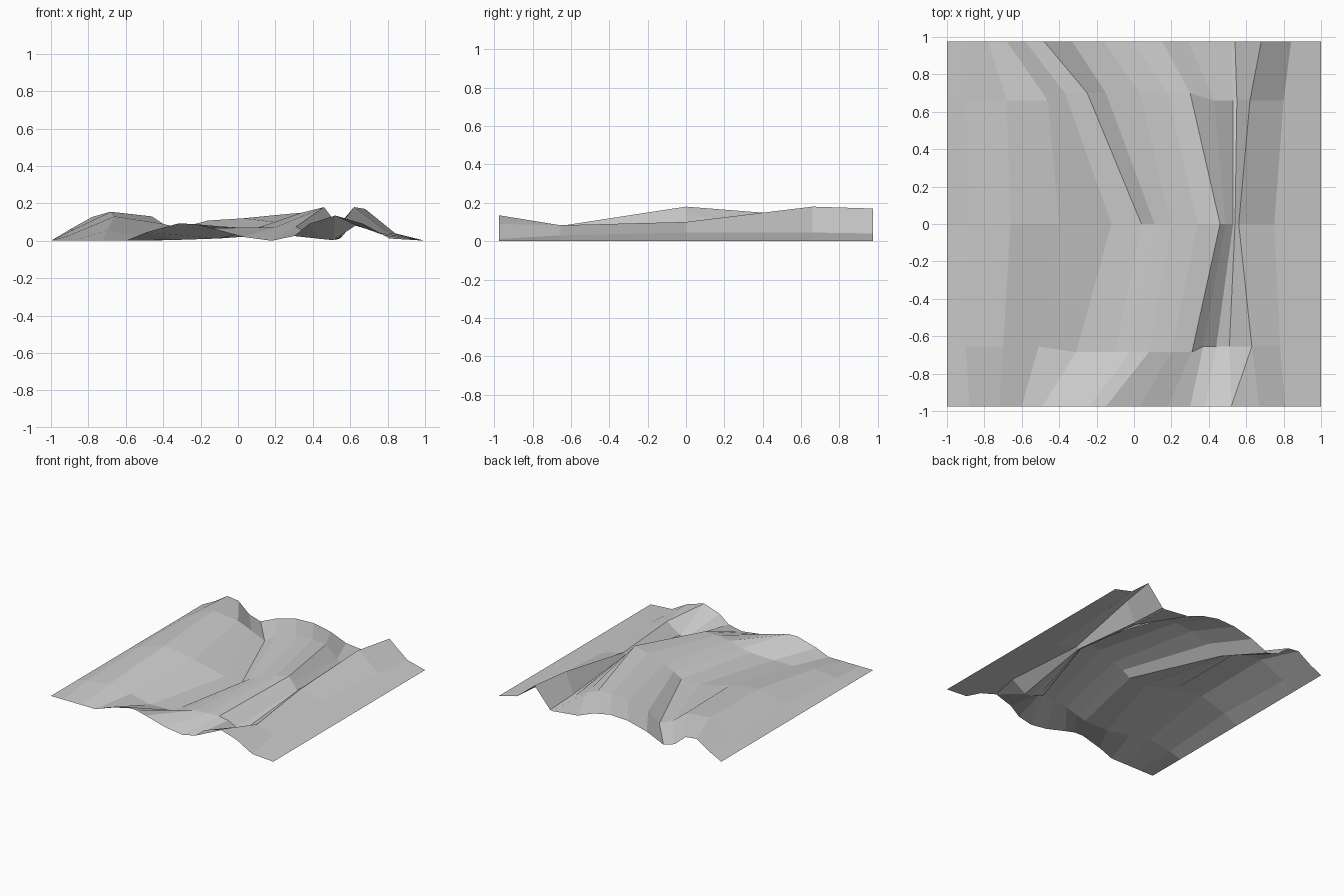
import bpy

# Cross-sections of the folded ground sheet, from front to back.
# Each holds (x, z) points; the outer edges at x = -1 and x = 1 lie on the ground.
front = [(-.88, 0), (-.72, 0), (-.6, 0), (-.49, .045), (-.32, .092), (-.24, .09), (-.15, .068),
         (.03, .02), (.18, 0), (.3, .025), (.38, .09), (.52, .135), (.67, .09), (.81, .012)]
near = [(-.9, .03), (-.7, .055), (-.51, .025), (-.31, .005), (-.1, .012), (-.02, .03), (.08, .06),
        (.2, .072), (.31, .075), (.37, .045), (.44, .01), (.51, .003), (.63, .083), (.78, .03)]
middle = [(-.88, .06), (-.66, .13), (-.4, .09), (-.12, .02), (.04, .022), (.11, .065), (.2, .1),
          (.34, .15), (.46, .18), (.49, .14), (.53, .085), (.54, .085), (.56, .1), (.75, .045)]
far = [(-.9, .06), (-.68, .155), (-.46, .13), (-.37, .06), (-.25, .008), (-.15, .08), (.03, .12),
       (.18, .135), (.3, .125), (.43, .06), (.53, .01), (.55, .015), (.62, .18), (.8, .045)]
back = [(-.89, .055), (-.78, .127), (-.68, .115), (-.58, .03), (-.48, 0), (-.33, .065), (-.16, .108),
        (0, .115), (.15, .085), (.29, .03), (.52, .005), (.54, .01), (.68, .17), (.84, .04)]


def section(y, points, bulge=0):
    """Place a profile at depth y; the middle columns shift outward by bulge."""
    pts = [(-1, 0)] + points + [(1, 0)]
    return [(x, y + (bulge if 4 <= i <= 9 else 0), z) for i, (x, z) in enumerate(pts)]


def loft(name, rows, split=()):
    """Join neighbouring sections with flat quads; listed (row, column) cells are split in two."""
    n = len(rows[0])
    verts = [v for row in rows for v in row]
    faces = []
    for r in range(len(rows) - 1):
        for c in range(n - 1):
            a, b = r * n + c, (r + 1) * n + c
            if (r, c) in split:
                faces += [(a, a + 1, b + 1), (a, b + 1, b)]
            else:
                faces.append((a, a + 1, b + 1, b))
    mesh = bpy.data.meshes.new(name)
    mesh.from_pydata(verts, [], faces)
    obj = bpy.data.objects.new(name, mesh)
    bpy.context.collection.objects.link(obj)
    return obj


# Rolling ground with a winding gully
loft("terrain", [section(-.975, front), section(-.655, near, -.03), section(0, middle),
                 section(.66, far, .04), section(.975, back)], split={(0, 12)})
